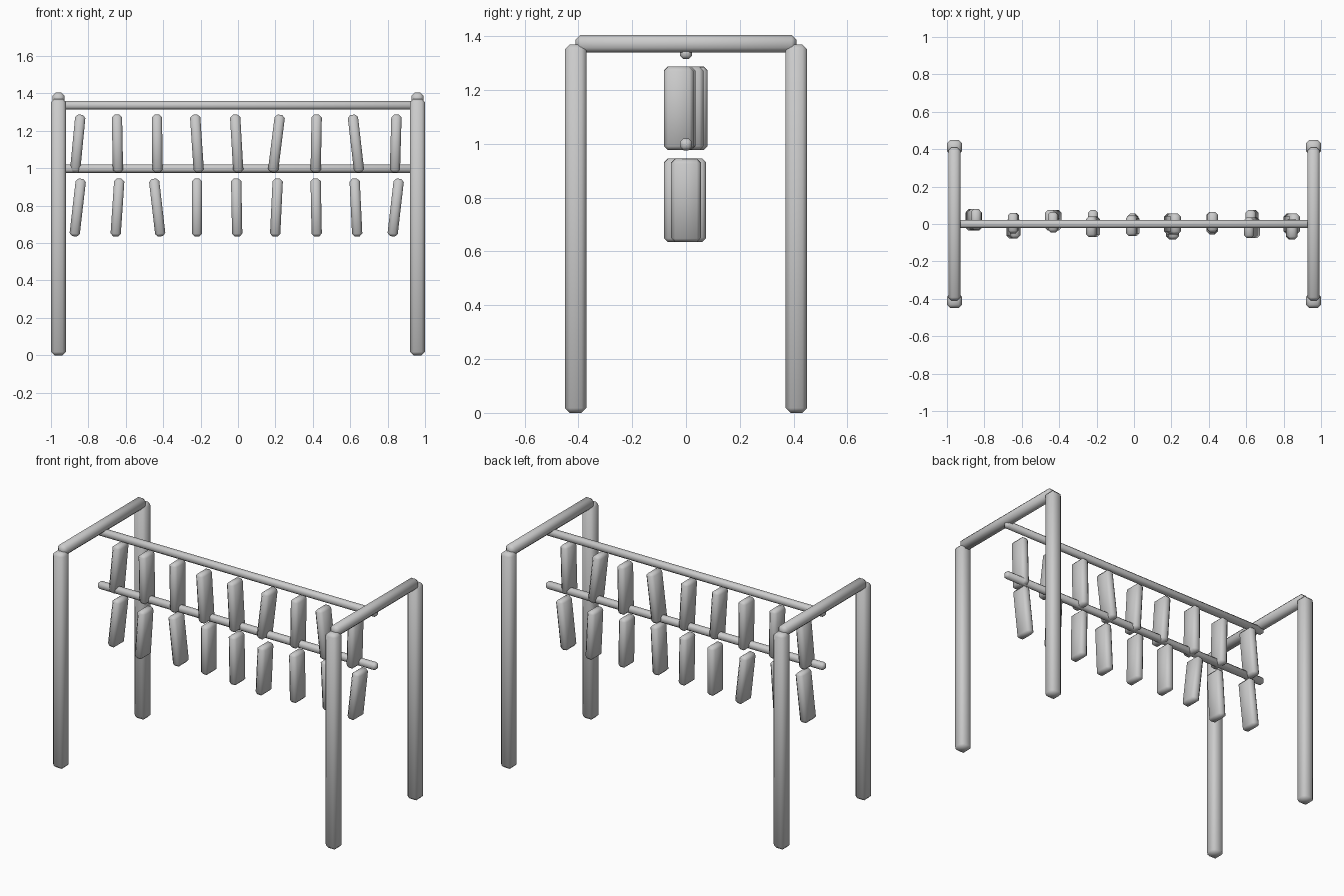
import bpy, bmesh, math
from mathutils import Matrix, Vector

if "Cube" in bpy.data.objects:
    bpy.data.objects.remove(bpy.data.objects["Cube"])


def bar(name, size, loc, chamfer, tilt=0.0):
    """Box with chamfered edges, optionally tilted about y."""
    bm = bmesh.new()
    bmesh.ops.create_cube(bm, size=1.0)
    bmesh.ops.scale(bm, vec=Vector(size), verts=bm.verts)
    bmesh.ops.bevel(bm, geom=bm.edges[:], offset=chamfer, segments=1,
                    profile=0.5, affect='EDGES')
    for f in bm.faces:
        f.smooth = True
    bm.transform(Matrix.Rotation(tilt, 4, 'Y'))
    mesh = bpy.data.meshes.new(name)
    bm.to_mesh(mesh)
    bm.free()
    ob = bpy.data.objects.new(name, mesh)
    ob.location = loc
    bpy.context.collection.objects.link(ob)
    return ob


# End frames: two posts and a cross beam on each side
for side, sx in (("left", -1), ("right", 1)):
    for end, sy in (("front", -1), ("back", 1)):
        bar(f"{side}_{end}_post", (0.08, 0.08, 1.37),
            (sx * 0.96, sy * 0.41, 0.685), 0.018)
    bar(f"{side}_cross_beam", (0.066, 0.82, 0.066), (sx * 0.96, 0, 1.372), 0.018)

# Long rails
bar("upper_rail", (1.96, 0.044, 0.044), (0, 0, 1.337), 0.012)
bar("lower_rail", (1.96, 0.044, 0.044), (0, 0, 0.998), 0.012)

# Hanging slabs: (height, sideways lean, depth offset) for each row
rows = {
    "upper_slab": (1.132,
                   (5, -1, -0.5, -3.5, -3, 6.5, 1, -6, 1.5),
                   (2.5, 0.5, 1, -1.5, -1, 0, 1, -2, -2.7)),
    "lower_slab": (0.79,
                   (6, 3.5, -6, 0, -1, 2.5, -1, -2.5, 6),
                   (2, -2.2, 2, 2, 0, -2.7, 0, 2, 0)),
}
for name, (z, leans, offsets) in rows.items():
    for i, (lean, off) in enumerate(zip(leans, offsets)):
        bar(f"{name}_{i + 1}", (0.055, 0.11, 0.31),
            (-0.857 + 0.2125 * i, off * 0.01, z), 0.015, math.atan(lean / 52))
